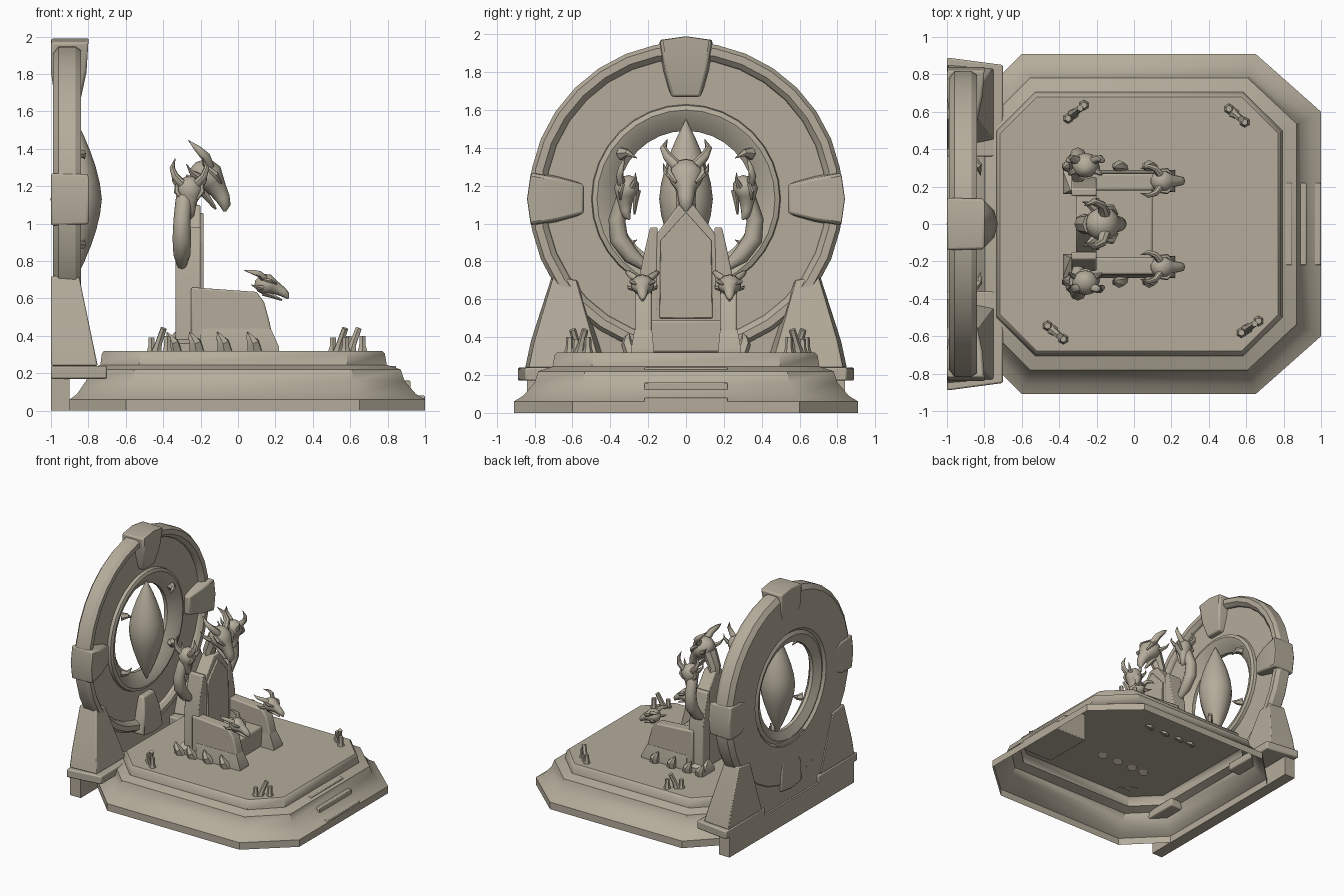
import bpy, bmesh, math
from mathutils import Vector, Matrix

if "Cube" in bpy.data.objects:
    bpy.data.objects.remove(bpy.data.objects["Cube"])

stone = bpy.data.materials.new("beige stone")
stone.diffuse_color = (0.46, 0.415, 0.33, 1)
stone.use_nodes = True
stone.node_tree.nodes["Principled BSDF"].inputs["Base Color"].default_value = stone.diffuse_color


def finish(bm, name, angle=35, bevel=0, closed=True):
    if closed:
        bmesh.ops.recalc_face_normals(bm, faces=bm.faces)
    me = bpy.data.meshes.new(name)
    bm.to_mesh(me)
    bm.free()
    ob = bpy.data.objects.new(name, me)
    bpy.context.collection.objects.link(ob)
    me.materials.append(stone)
    if bevel:
        mod = ob.modifiers.new("bevel", 'BEVEL')
        mod.width, mod.segments, mod.limit_method = bevel, 2, 'ANGLE'
    bpy.ops.object.select_all(action='DESELECT')
    bpy.context.view_layer.objects.active = ob
    ob.select_set(True)
    bpy.ops.object.shade_smooth_by_angle(angle=math.radians(angle))
    return ob


def hull(name, pts, bevel=0.0):
    """Convex solid around a few points."""
    bm = bmesh.new()
    for p in pts:
        bm.verts.new(p)
    r = bmesh.ops.convex_hull(bm, input=bm.verts[:])
    junk = [v for v in set(r["geom_interior"] + r["geom_unused"])
            if isinstance(v, bmesh.types.BMVert)]
    bmesh.ops.delete(bm, geom=junk, context='VERTS')
    bmesh.ops.dissolve_limit(bm, angle_limit=0.02, verts=bm.verts[:], edges=bm.edges[:])
    return finish(bm, name, bevel=bevel)


def box(x0, x1, y0, y1, z0, z1):
    return [(x, y, z) for x in (x0, x1) for y in (y0, y1) for z in (z0, z1)]


def slab(x0, x1, yz):
    return [(x, y, z) for x in (x0, x1) for y, z in yz]


def tube(bm, path, n=8, M=Matrix(), side=None):
    """Loft through (x, y, z, half width, half height)."""
    P = [Vector(p[:3]) for p in path]
    rings = []
    for i, p in enumerate(path):
        t = (P[min(i + 1, len(P) - 1)] - P[max(i - 1, 0)]).normalized()
        s = Vector(side) if side else t.cross(Vector((1, 0, 0)) if abs(t.z) > .7 else Vector((0, 0, 1))).normalized()
        u = t.cross(s).normalized()
        rings.append([bm.verts.new(M @ (P[i] + s * p[3] * math.cos(a) + u * p[4] * math.sin(a)))
                      for a in (2 * math.pi * k / n for k in range(n))])
    for a, b in zip(rings, rings[1:]):
        for k in range(n):
            bm.faces.new((a[k], a[(k + 1) % n], b[(k + 1) % n], b[k]))
    bm.faces.new(rings[0])
    bm.faces.new(rings[-1])


# ---- stepped octagonal platform, open underneath
def octagon(d, z):
    x0, x1, y, c, e = -.9 + .8 * d, 1 - d, .91 - d, .35 - .68 * d, .3 - .45 * d
    f = .31 - .5 * d
    return [(x1, -y + f, z), (x1, y - f, z), (x1 - c, y, z), (x0 + e, y, z),
            (x0, y - e, z), (x0, -y + e, z), (x0 + e, -y, z), (x1 - c, -y, z)]


bm = bmesh.new()
tiers = [(0, 0), (0, .06), (.05, .09), (.11, .16), (.13, .22), (.205, .245), (.215, .305), (.23, .32)]
rings = [[bm.verts.new(p) for p in octagon(*t)] for t in tiers]
for a, b in zip(rings, rings[1:]):
    for k in range(8):
        bm.faces.new((a[k], a[(k + 1) % 8], b[(k + 1) % 8], b[k]))
bm.faces.new(rings[-1])
finish(bm, "platform", 40, closed=False)
for i in range(3):
    hull("stair_step", box(.7, .845 + i * .077, -.22, .22, 0, .24 - i * .08), .006)

# ---- great ring, turned around the x axis
CZ = 1.13
profile = [(-.99, .79), (-.96, .83), (-.87, .83), (-.84, .81), (-.84, .77), (-.865, .745),
           (-.885, .74), (-.885, .50), (-.86, .495), (-.85, .47), (-.87, .42), (-.92, .36),
           (-.95, .36), (-.985, .43), (-.97, .46), (-.99, .48)]
bm = bmesh.new()
N = 32
rings = [[bm.verts.new((x, r * math.cos(a), CZ + r * math.sin(a))) for x, r in profile]
         for a in (2 * math.pi * k / N for k in range(N))]
m = len(profile)
for i in range(N):
    a, b = rings[i], rings[(i + 1) % N]
    for k in range(m):
        bm.faces.new((a[k], a[(k + 1) % m], b[(k + 1) % m], b[k]))
finish(bm, "great_ring", 30)

# clamps at the four quarters
for q in range(4):
    R = Matrix.Translation((0, 0, CZ)) @ Matrix.Rotation(q * math.pi / 2, 4, 'X')
    ro = .86 if q % 2 == 0 else .84
    pts = [(-1, -.14, ro - .02), (-1, .14, ro - .02), (-1, 0, ro), (-.8, 0, ro), (-.8, -.135, ro - .02),
           (-.8, .135, ro - .02), (-1, -.135, .68), (-1, .135, .68), (-.81, -.11, .68), (-.81, .11, .68),
           (-.84, -.075, .54), (-.84, .075, .54), (-.98, -.075, .54), (-.98, .075, .54)]
    hull("ring_clamp", [R @ Vector(p) for p in pts], .012)

# slit crystal in the ring opening
bm = bmesh.new()
tube(bm, [(-.865, 0, CZ + .42 * t, .14 * (1 - abs(t) ** 1.6) + .002, .135 * (1 - abs(t) ** 1.6) + .002)
          for t in (-1, -.8, -.6, -.4, -.2, 0, .2, .4, .6, .8, 1)], 12, side=(0, 1, 0))
finish(bm, "slit_crystal", 50)

# back wall, feet and buttresses
hull("back_wall", slab(-.985, -.9, [(-.83, 0), (.83, 0), (-.83, .3), (.83, .3), (-.69, .7), (.69, .7)]))
hull("wall_base", box(-1, -.9, -.84, .84, 0, .18))
for s in (-1, 1):
    hull("ring_foot", [(x, s * y, z) for z in (.17, .24) for x, y in
                       ((-1, .36), (-1, .89), (-.7, .36), (-.7, .85))], .01)
    hull("buttress", [(x, s * y, z) for x, y, z in
                      ((-1, .4, .24), (-1, .85, .24), (-.75, .45, .24), (-.75, .83, .24),
                       (-1, .82, .38), (-.78, .80, .38), (-1, .56, .7), (-1, .71, .72),
                       (-.85, .58, .7), (-.85, .70, .72))], .012)
    # small thorns on the inner ring
    bm = bmesh.new()
    for z in (-.24, .24):
        tube(bm, [(-.87, s * .34, CZ + z, .035, .035), (-.83, s * .31, CZ + z * 1.02, .02, .02),
                  (-.82, s * .26, CZ + z * .9, .002, .002)], 6)
    finish(bm, "ring_thorns")

# ---- throne
hull("throne_back", slab(-.31, -.2, [(-.17, .32), (.17, .32), (-.16, .94), (.16, .94), (-.04, 1.1), (.04, 1.1)]), .01)
hull("throne_back_panel", slab(-.21, -.185, [(-.14, .5), (.14, .5), (-.135, .91), (.135, .91), (0, 1.06)]), .005)
hull("seat", box(-.25, .1, -.2, .2, .32, .49), .012)
for s in (-1, 1):
    hull("back_post", [(x, s * y, z) for x in (-.335, -.2) for y, z in
                       ((.15, .32), (.25, .32), (.15, .98), (.22, .85), (.25, .7), (.19, .98))], .008)
    hull("post_foot", [(x, s * y, z) for x, y, z in box(-.38, -.2, .16, .285, .32, .36)]
         + [(x, s * .18, .42) for x in (-.34, -.2)])
    hull("armrest", [(x, s * y, z) for y in (.18, .27) for x, z in
                     ((-.25, .36), (-.25, .66), (.1, .635), (.14, .58), (.17, .47), (.19, .36))], .01)
    hull("arm_foot", [(x, s * y, z) for x, y, z in box(-.2, .22, .17, .29, .32, .34)]
         + [(x, s * y, .44) for x in (-.2, .175) for y in (.18, .272)])
    # claws along the base
    bm = bmesh.new()
    for x in (-.36, -.24, -.09, .07):
        tube(bm, [(x + .02, s * .29, .31, .035, .045), (x + .01, s * .31, .365, .033, .035),
                  (x - .01, s * .31, .395, .02, .02), (x - .02, s * .3, .42, .002, .002)], 6)
    finish(bm, "base_claws")


# ---- horned heads
def head(name, pos, size, pitch, yaw=0):
    M = (Matrix.Translation(pos) @ Matrix.Rotation(yaw, 4, 'Z')
         @ Matrix.Rotation(pitch, 4, 'Y') @ Matrix.Scale(size, 4))
    bm = bmesh.new()
    skull = [(-.06, 0, 0, .08, .08), (.05, 0, 0, .26, .24), (.2, 0, .02, .34, .32), (.36, 0, .03, .36, .32),
             (.5, 0, -.01, .30, .25), (.66, 0, -.05, .19, .19), (.85, 0, -.12, .16, .15),
             (.98, 0, -.2, .13, .11), (1.05, 0, -.3, .03, .03)]
    tube(bm, skull, 12, M, (0, 1, 0))
    tube(bm, [(.25, 0, -.25, .18, .1), (.55, 0, -.3, .12, .07), (.8, 0, -.36, .07, .04),
              (.88, 0, -.38, .02, .02)], 8, M, (0, 1, 0))
    for s in (-1, 1):
        # main horn, brow ridge, frill spikes
        tube(bm, [(.2, s * .2, .2, .12, .12), (.03, s * .38, .31, .10, .10), (-.2, s * .46, .33, .07, .07),
                  (-.46, s * .38, .34, .008, .008)], 8, M)
        tube(bm, [(.2, s * .33, .16, .05, .05), (.42, s * .34, .16, .08, .07), (.62, s * .2, .1, .03, .03)], 6, M)
        tube(bm, [(.2, s * .28, -.1, .09, .09), (0, s * .42, -.12, .05, .05), (-.18, s * .46, -.06, .006, .006)], 6, M)
    finish(bm, name, 45)


head("crown_head", (-.23, 0, 1.3), .26, math.radians(40))
bm = bmesh.new()
tube(bm, [(-.26, 0, 1.03, .06, .05), (-.27, 0, 1.12, .05, .05), (-.22, 0, 1.24, .06, .06)], 8, side=(0, 1, 0))
finish(bm, "crown_neck")
for s in (-1, 1):
    head("arm_head", (.10, s * .23, .68), .17, math.radians(10))
    head("side_head", (-.26, s * .29, 1.24), .2, math.radians(72), s * math.pi / 2)
    bm = bmesh.new()
    tube(bm, [(-.3, s * .2, .76, .02, .02), (-.3, s * .29, .83, .045, .045), (-.3, s * .355, .92, .05, .05),
              (-.3, s * .365, 1.02, .045, .045), (-.29, s * .33, 1.12, .045, .045),
              (-.27, s * .29, 1.2, .05, .05)], 8, side=(1, 0, 0))
    finish(bm, "side_neck", 50)

# ---- small candle clusters at the platform corners
for x, y, a in ((-.31, .6, .7), (.55, .58, -.7), (-.42, -.58, -.7), (.62, -.55, .6)):
    c, d = math.cos(a), math.sin(a)
    bm = bmesh.new()
    for k, h, lean in ((-.055, .07, 0), (.055, .08, 0), (-.02, .12, .05)):
        px, py = x + k * c, y + k * d
        tube(bm, [(px, py, .315, .03, .03), (px + lean * .3 * c, py + lean * .3 * d, .32 + h * .35, .02, .02),
                  (px + lean * c, py + lean * d, .32 + h, .018, .018)], 6)
    finish(bm, "candle_cluster")
